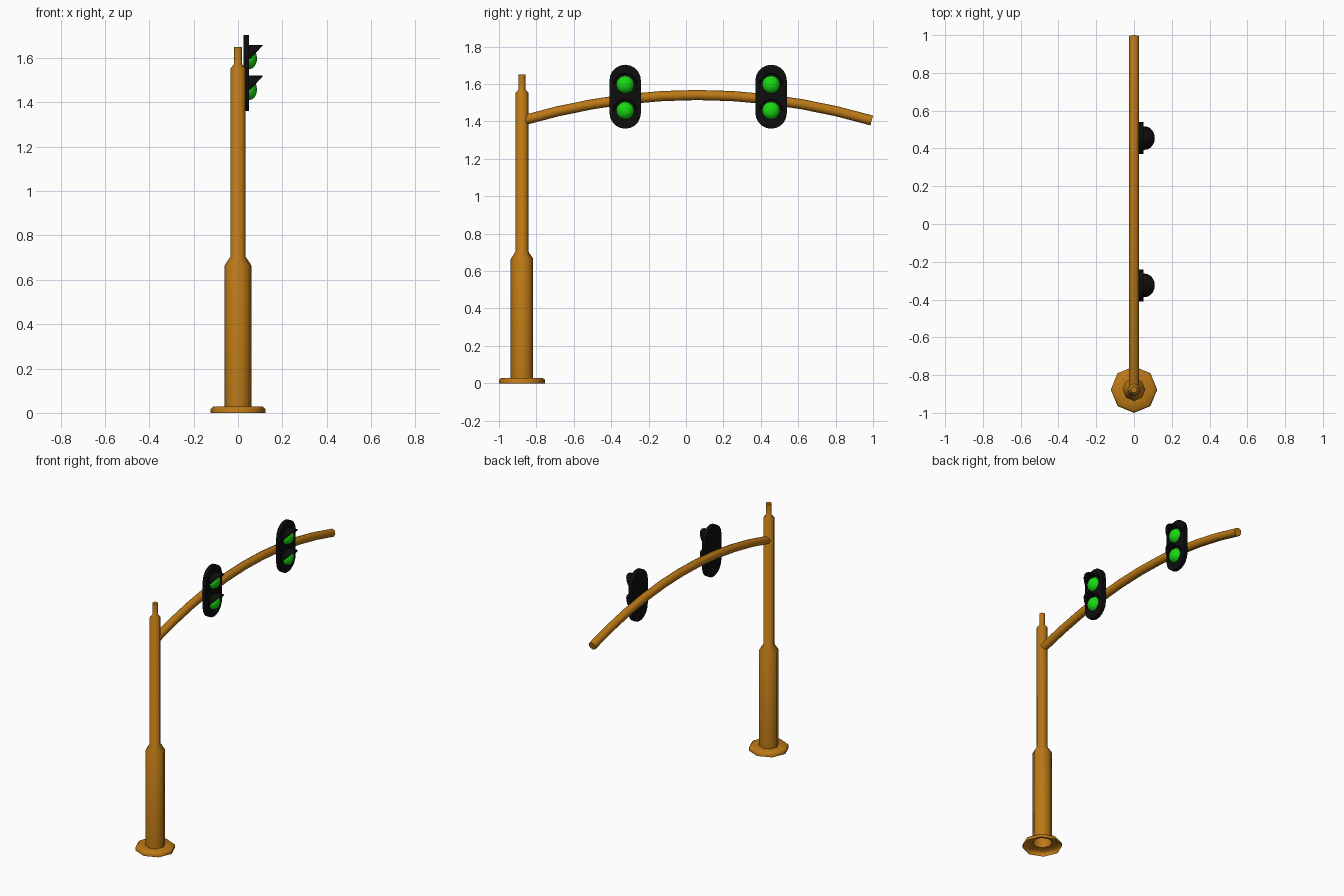
import bpy, bmesh, math
from mathutils import Vector

if "Cube" in bpy.data.objects:
    bpy.data.objects.remove(bpy.data.objects["Cube"])

def material(name, rgb):
    m = bpy.data.materials.new(name)
    m.diffuse_color = (*rgb, 1)
    m.use_nodes = True
    m.node_tree.nodes["Principled BSDF"].inputs["Base Color"].default_value = m.diffuse_color
    return m

ORANGE = material("orange_paint", (0.50, 0.19, 0.008))
BLACK = material("black_housing", (0.004, 0.004, 0.004))
GREEN = material("green_lens", (0.01, 0.68, 0.006))

def finish(name, bm, mat, angle=50, normals=True):
    if normals:
        bmesh.ops.recalc_face_normals(bm, faces=bm.faces)
    me = bpy.data.meshes.new(name)
    bm.to_mesh(me)
    bm.free()
    ob = bpy.data.objects.new(name, me)
    bpy.context.collection.objects.link(ob)
    me.materials.append(mat)
    bpy.ops.object.select_all(action='DESELECT')
    ob.select_set(True)
    bpy.context.view_layer.objects.active = ob
    bpy.ops.object.shade_smooth_by_angle(angle=math.radians(angle))
    return ob

def bridge(bm, rings):
    for a, b in zip(rings, rings[1:]):
        for i in range(len(a)):
            j = (i + 1) % len(a)
            bm.faces.new((a[i], a[j], b[j], b[i]))

def circle(n):
    return [(math.cos(2 * math.pi * i / n), math.sin(2 * math.pi * i / n)) for i in range(n)]

# Octagonal pole with flanged foot, open underneath
POLE_Y = -0.877
profile = [(0.123, 0), (0.123, 0.018), (0.112, 0.028), (0.06, 0.028), (0.06, 0.665),
           (0.034, 0.705), (0.034, 1.553), (0.018, 1.572), (0.018, 1.65)]
bm = bmesh.new()
rings = [[bm.verts.new((r * c, POLE_Y + r * s, z)) for c, s in circle(8)] for r, z in profile]
bridge(bm, rings)
bm.faces.new(rings[-1])
finish("pole", bm, ORANGE)

# Arched arm
MID, HALF, PEAK, SAG, ARM_R = 0.06, 0.933, 1.541, 0.136, 0.027
bm = bmesh.new()
rings = []
for k in range(11):
    t = -1 + 2 * k / 10
    centre = Vector((0, MID + HALF * t, PEAK - SAG * t * t))
    up = Vector((0, 2 * SAG * t / HALF, 1)).normalized()
    rings.append([bm.verts.new(centre + Vector((ARM_R * c, 0, 0)) + up * ARM_R * s)
                  for c, s in circle(8)])
bridge(bm, rings)
bm.faces.new(rings[0])
bm.faces.new(rings[-1])
finish("arm", bm, ORANGE)

FACE_X = 0.05

def backplate(y):
    # Capsule-shaped housing
    bm = bmesh.new()
    r, n, outline = 0.084, 10, []
    for base, zc in ((0, 1.619), (math.pi, 1.445)):
        for i in range(n + 1):
            a = base + math.pi * i / n
            outline.append((y + r * math.cos(a), zc + r * math.sin(a)))
    rings = [[bm.verts.new((x, *p)) for p in outline] for x in (0.024, FACE_X)]
    bridge(bm, rings)
    bm.faces.new(rings[0])
    bm.faces.new(rings[1])
    finish("signal_housing", bm, BLACK, 35)

def lens(y, z):
    # Shallow domed lens
    bm = bmesh.new()
    rings = []
    for k in range(4):
        a = math.pi / 2 * k / 4
        rings.append([bm.verts.new((FACE_X + 0.036 * math.sin(a), y + 0.048 * math.cos(a) * c,
                                    z + 0.048 * math.cos(a) * s)) for c, s in circle(12)])
    bridge(bm, rings)
    tip = bm.verts.new((FACE_X + 0.036, y, z))
    for i in range(12):
        bm.faces.new((rings[-1][i], rings[-1][(i + 1) % 12], tip))
    finish("signal_lens", bm, GREEN)

def visor(y, z):
    # Half-tube hood, cut on a slant
    bm = bmesh.new()
    pairs = []
    for i in range(11):
        a = math.pi * i / 10
        yy, zz = y + 0.06 * math.cos(a), z + 0.06 * math.sin(a)
        depth = 0.006 + 0.054 * math.sin(a)
        pairs.append([bm.verts.new((x, yy, zz)) for x in (FACE_X - 0.003, FACE_X + depth)])
    for (a, b), (c, d) in zip(pairs, pairs[1:]):
        bm.faces.new((a, c, d, b))
    ob = finish("signal_visor", bm, BLACK, 35)
    mod = ob.modifiers.new("thickness", 'SOLIDIFY')
    mod.thickness = 0.005
    mod.offset = 0

# Two signal heads, two lamps each
for y in (-0.325, 0.455):
    backplate(y)
    for z in (1.597, 1.458):
        lens(y, z)
        visor(y, z)
